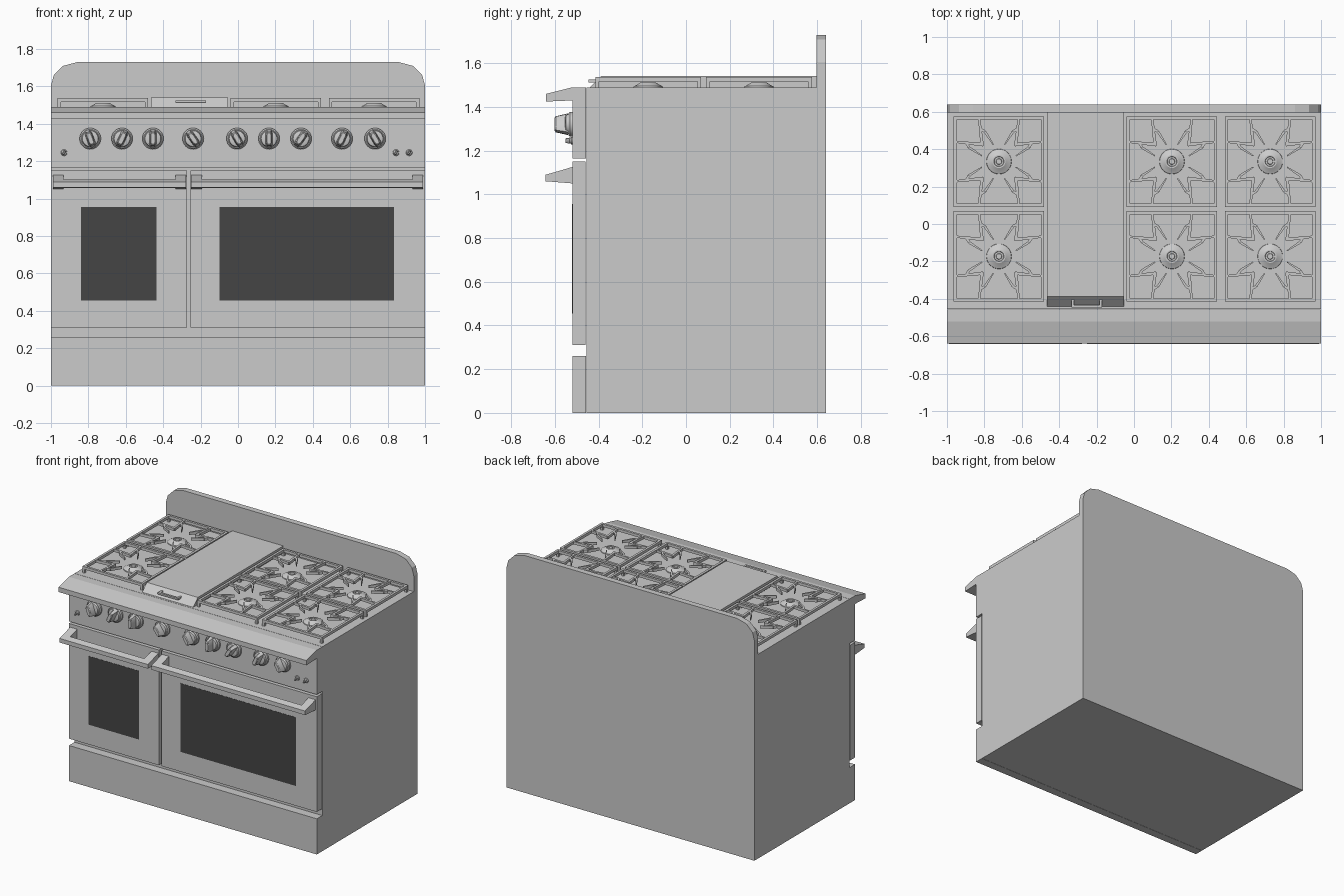
import bpy, bmesh, math
from mathutils import Matrix, Vector

if "Cube" in bpy.data.objects:
    bpy.data.objects.remove(bpy.data.objects["Cube"])

dark = bpy.data.materials.new("dark_glass")
dark.diffuse_color = (0.06, 0.06, 0.06, 1)
dark.use_nodes = True
dark.node_tree.nodes["Principled BSDF"].inputs["Base Color"].default_value = dark.diffuse_color


def finish(name, bm, mat=None):
    bmesh.ops.recalc_face_normals(bm, faces=bm.faces[:])
    me = bpy.data.meshes.new(name)
    bm.to_mesh(me)
    bm.free()
    if mat:
        me.materials.append(mat)
    return link(name, me)


def link(name, me, loc=(0, 0, 0)):
    ob = bpy.data.objects.new(name, me)
    ob.location = loc
    bpy.context.collection.objects.link(ob)
    return ob


def loft(bm, rings):
    """Closed solid through rings of equal length."""
    vs = [[bm.verts.new(p) for p in r] for r in rings]
    n = len(vs[0])
    for a, b in zip(vs, vs[1:]):
        for i in range(n):
            bm.faces.new((a[i], a[(i + 1) % n], b[(i + 1) % n], b[i]))
    bm.faces.new(vs[0][::-1])
    bm.faces.new(vs[-1])


def add_box(bm, x0, x1, y0, y1, z0, z1):
    loft(bm, [[(x0, y0, z), (x1, y0, z), (x1, y1, z), (x0, y1, z)] for z in (z0, z1)])


def box(name, *dims, mat=None):
    bm = bmesh.new()
    add_box(bm, *dims)
    return finish(name, bm, mat)


def add_prism(bm, pts, x0, x1):
    loft(bm, [[(x, y, z) for y, z in pts] for x in (x0, x1)])


def lathe(bm, prof, n=32):
    rings = [[(r * math.cos(2 * math.pi * i / n), r * math.sin(2 * math.pi * i / n), z)
              for i in range(n)] for r, z in prof]
    loft(bm, rings)


def smooth(ob):
    for p in ob.data.polygons:
        p.use_smooth = True
    ob.data.set_sharp_from_angle(angle=math.radians(30))


# cabinet, kick panel, doors and windows
box("cabinet", -1, 1, -0.455, 0.64, 0, 1.49)
box("kick_panel", -1, 1, -0.52, -0.457, 0, 0.26)
for side, x0, x1, w0, w1 in (("left", -1, -0.273, -0.84, -0.435),
                             ("right", -0.255, 1, -0.10, 0.834)):
    box(side + "_door", x0, x1, -0.52, -0.459, 0.31, 1.15)
    box(side + "_window", w0, w1, -0.5215, -0.515, 0.455, 0.955, mat=dark)

# backguard with clipped round corners
half = [(1, 1.48), (1, 1.605), (0.985, 1.66), (0.935, 1.71), (0.86, 1.73)]
outline = half + [(-x, z) for x, z in reversed(half)]
bm = bmesh.new()
loft(bm, [[(x, y, z) for x, z in outline] for y in (0.597, 0.64)])
finish("backguard", bm)

# control panel with overhanging lip
bm = bmesh.new()
add_prism(bm, [(-0.457, 1.165), (-0.52, 1.165), (-0.52, 1.43), (-0.64, 1.425),
               (-0.64, 1.46), (-0.52, 1.49), (-0.457, 1.49)], -1, 1)
finish("control_panel", bm)

# door handles: sloped end brackets and a bar
bracket = [(-0.515, 1.05), (-0.64, 1.06), (-0.64, 1.09), (-0.515, 1.127)]
bar = [(-0.60, 1.057), (-0.642, 1.06), (-0.642, 1.09), (-0.60, 1.102)]
for side, x0, x1 in (("left", -0.99, -0.278), ("right", -0.25, 0.99)):
    bm = bmesh.new()
    add_prism(bm, bracket, x0, x0 + 0.057)
    add_prism(bm, bracket, x1 - 0.057, x1)
    add_prism(bm, bar, x0, x1)
    finish(side + "_handle", bm)


# knobs: turned skirt plus a tapered grip
def knob(name, x, z, s, tilt, depth=1.0):
    bm = bmesh.new()
    lathe(bm, [(0.057, -0.003), (0.057, 0.012), (0.050, 0.018), (0.046, 0.018), (0.042, 0.030), (0.030, 0.034)])

    def ring(a, b, h):
        c = 0.6
        return [(a, b * c, h), (a * c, b, h), (-a * c, b, h), (-a, b * c, h),
                (-a, -b * c, h), (-a * c, -b, h), (a * c, -b, h), (a, -b * c, h)]
    loft(bm, [ring(0.021, 0.048, 0.02), ring(0.015, 0.036, 0.076), ring(0.011, 0.030, 0.081)])
    m = (Matrix.Translation((x, -0.52, z)) @ Matrix.Rotation(math.radians(tilt), 4, 'Y')
         @ Matrix.Rotation(math.pi / 2, 4, 'X') @ Matrix.Diagonal((s, s, depth, 1)))
    bm.transform(m)
    smooth(finish(name, bm))


xs = (-0.79, -0.62, -0.455, -0.24, -0.005, 0.166, 0.337, 0.556, 0.733)
tilts = (-20, 25, 0, -35, -30, 0, 35, 25, -30)
for i, (x, t) in enumerate(zip(xs, tilts)):
    knob(f"knob_{i + 1}", x, 1.321, 1, t)
for i, x in enumerate((-0.93, 0.845, 0.915)):
    knob(f"small_knob_{i + 1}", x, 1.246, 0.3, 30, 0.4)

# griddle with sloped front and pull handle
bm = bmesh.new()
add_prism(bm, [(0.597, 1.48), (0.597, 1.542), (-0.387, 1.542), (-0.44, 1.49), (-0.44, 1.48)], -0.465, -0.053)
finish("griddle", bm)
bm = bmesh.new()
add_box(bm, -0.335, -0.17, -0.447, -0.432, 1.513, 1.525)
for x in (-0.335, -0.185):
    add_box(bm, x, x + 0.015, -0.432, -0.40, 1.513, 1.525)
finish("griddle_handle", bm)

# grate: frame on corner feet with tapered fingers around the burner
H, T = 0.242, 0.017
Z0, Z1 = 1.517, 1.537
bm = bmesh.new()


def finger(p, q, w0, w1, rot):
    p, q = Vector(p), Vector(q)
    d = (q - p).normalized()
    n = Vector((-d.y, d.x))
    pts = [rot @ v.to_3d() for v in (p - n * w0, q - n * w1, q + n * w1, p + n * w0)]
    loft(bm, [[(v.x, v.y, z) for v in pts] for z in (Z0, Z1)])


for k in range(4):
    rot = Matrix.Rotation(k * math.pi / 2, 3, 'Z')
    finger((-H, H - T / 2), (H - T, H - T / 2), T / 2, T / 2, rot)
    c = rot @ Vector((H - T / 2, H - T / 2, 0))
    add_box(bm, c.x - T / 2, c.x + T / 2, c.y - T / 2, c.y + T / 2, 1.488, Z0)
    for s in (-1, 1):
        finger((s * 0.105, H - T), (s * 0.09, 0.085), 0.006, 0.009, rot)
        finger((s * 0.03, 0.09), (s * 0.075, 0.16), 0.003, 0.007, rot)
        finger((s * 0.075, 0.16), (s * 0.10, 0.175), 0.007, 0.007, rot)
grate = finish("grate_1", bm)

# burner
bm = bmesh.new()
lathe(bm, [(0.068, 1.487), (0.066, 1.495), (0.056, 1.499), (0.035, 1.512), (0.027, 1.512),
           (0.025, 1.506), (0.016, 1.506), (0.014, 1.511)])
burner = finish("burner_1", bm)
smooth(burner)

spots = [(x, y) for x in (-0.722, 0.203, 0.728) for y in (0.334, -0.173)]
for i, (x, y) in enumerate(spots):
    if i == 0:
        grate.location = burner.location = (x, y, 0)
    else:
        link(f"grate_{i + 1}", grate.data, (x, y, 0))
        link(f"burner_{i + 1}", burner.data, (x, y, 0))
